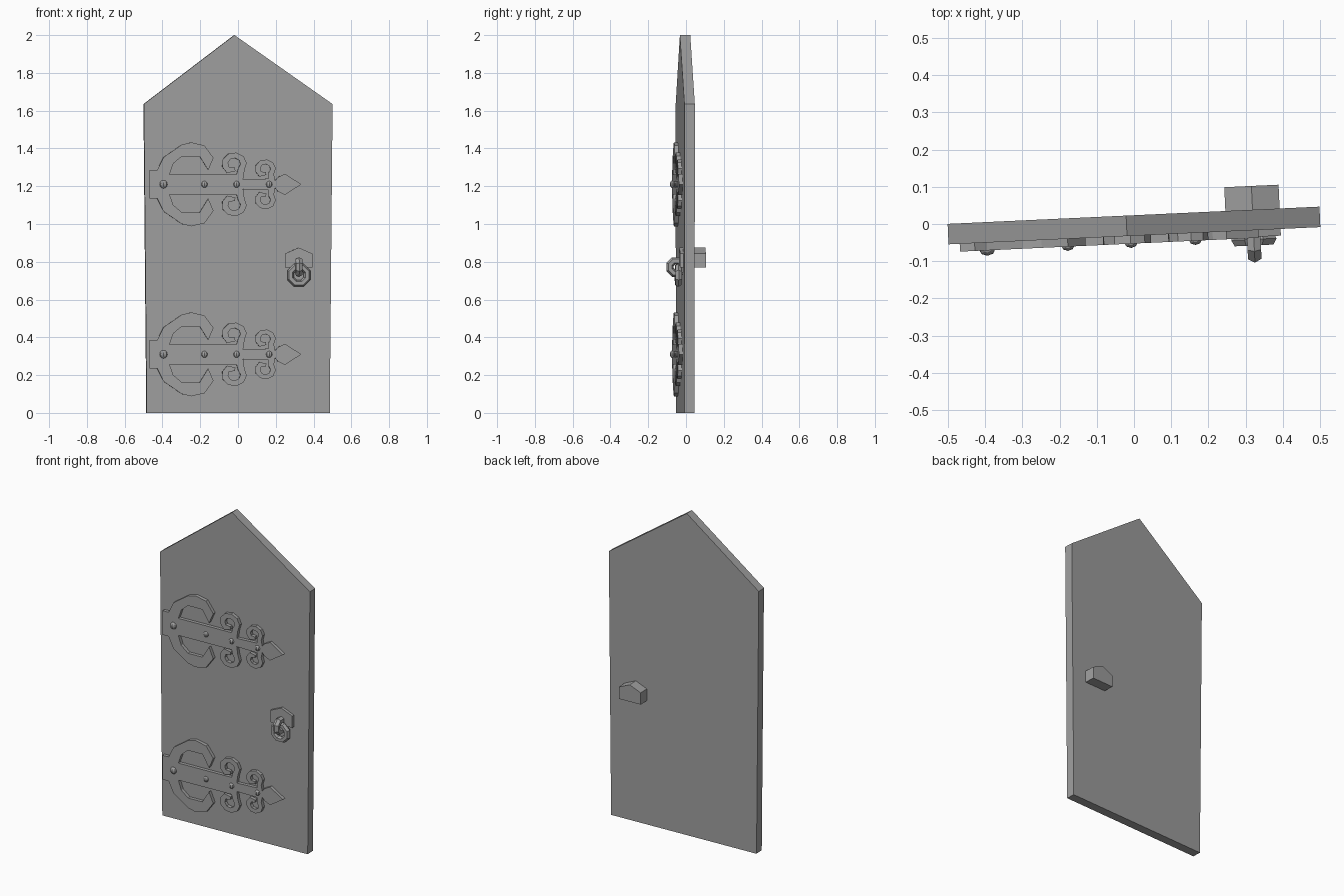
import bpy, bmesh
from math import sin, cos, radians, pi
from mathutils import Matrix

cube = bpy.data.objects.get("Cube")
if cube:
    bpy.data.objects.remove(cube, do_unlink=True)

GREY = (0.35, 0.35, 0.35, 1)
grey = bpy.data.materials.new("plain_grey")
grey.use_nodes = True
grey.diffuse_color = GREY
grey.node_tree.nodes["Principled BSDF"].inputs["Base Color"].default_value = GREY

HALF = 0.0275  # half the door thickness
# Door stands slightly ajar
SWING = Matrix.Translation((0, -0.004, 0)) @ Matrix.Rotation(radians(2.65), 4, "Z")


def finish(name, bm):
    bmesh.ops.recalc_face_normals(bm, faces=bm.faces)
    bm.transform(SWING)
    mesh = bpy.data.meshes.new(name)
    bm.to_mesh(mesh)
    bm.free()
    mesh.materials.append(grey)
    bpy.context.collection.objects.link(bpy.data.objects.new(name, mesh))


def prism(name, outline, front, back, z=0):
    """Extrude an x-z outline from y = front to y = back."""
    bm = bmesh.new()
    face = bm.faces.new([bm.verts.new((x, front, z + h)) for x, h in outline])
    ext = bmesh.ops.extrude_face_region(bm, geom=[face])
    verts = [v for v in ext["geom"] if isinstance(v, bmesh.types.BMVert)]
    bmesh.ops.translate(bm, verts=verts, vec=(0, back - front, 0))
    finish(name, bm)


def torus(name, centre, major, minor, turn, sides=8, tube=6):
    """Faceted ring lying in the x-z plane, turned about z."""
    bm = bmesh.new()
    rings = []
    for i in range(sides):
        a = 2 * pi * (i + 0.5) / sides
        ring = []
        for j in range(tube):
            b = 2 * pi * j / tube
            r = major + minor * cos(b)
            ring.append(bm.verts.new((r * cos(a), minor * sin(b), r * sin(a))))
        rings.append(ring)
    for i in range(sides):
        p, q = rings[i], rings[(i + 1) % sides]
        for j in range(tube):
            k = (j + 1) % tube
            bm.faces.new((p[j], q[j], q[k], p[k]))
    bm.transform(Matrix.Translation(centre) @ Matrix.Rotation(turn, 4, "Z"))
    finish(name, bm)


def stud(name, x, z, r):
    bm = bmesh.new()
    bmesh.ops.create_uvsphere(bm, u_segments=8, v_segments=6, radius=r)
    bm.transform(Matrix.Translation((x, -HALF - 0.018, z)) @ Matrix.Diagonal((1, 0.8, 1, 1)))
    finish(name, bm)


def arc(cx, cz, r, start, end, n):
    angles = [radians(start + (end - start) * i / n) for i in range(n + 1)]
    return [(cx + 1.1 * r * cos(a), cz + r * sin(a)) for a in angles]


def curl(cx, cz, r):
    """Scroll outline: inner edge out to the tip, then back along the outer edge."""
    return (arc(cx, cz, r * 0.5, -50, 215, 6)
            + [(cx + 0.05 * r, cz - 0.35 * r), (cx + 0.1 * r, cz - 0.65 * r)]
            + arc(cx, cz, r, 235, -35, 7))


# Door slab with a pointed top
prism("door_slab", [(-0.485, 0), (0.485, 0), (0.5, 1.635), (-0.02, 2), (-0.5, 1.635)],
      -HALF, HALF)

# Upper half of the strap hinge outline, mirrored for the lower half
upper = [(-0.47, 0.075), (-0.43, 0.075),
         (-0.397, 0.143), (-0.3, 0.21), (-0.25, 0.222), (-0.18, 0.206), (-0.132, 0.14),
         (-0.16, 0.075), (-0.205, 0.148), (-0.3, 0.148), (-0.345, 0.11), (-0.365, 0.053),
         (-0.01, 0.053)]
upper += curl(-0.022, 0.109, 0.06)
upper += [(0.025, 0.026), (0.16, 0.03)]
upper += curl(0.143, 0.082, 0.05)
upper += [(0.195, 0.02), (0.21, 0.038), (0.247, 0.056)]
outline = upper + [(0.333, 0)] + [(x, -h) for x, h in reversed(upper)]

for label, z in (("upper", 1.21), ("lower", 0.31)):
    prism(label + "_hinge", outline, -HALF - 0.021, -HALF + 0.005, z)
    for i, (x, r) in enumerate([(-0.397, 0.022), (-0.18, 0.018), (-0.01, 0.018), (0.163, 0.018)]):
        stud(f"{label}_hinge_stud_{i + 1}", x, z, r)

# Handle: front plate, hanging ring in its loop, and the knob behind
plate = [(-0.073, 0), (0.073, 0), (0.073, 0.073), (0, 0.105), (-0.073, 0.073)]
plate = [(x + 0.32, h) for x, h in plate]
prism("handle_plate", plate, -HALF - 0.018, -HALF + 0.005, 0.77)
prism("back_knob", plate, HALF - 0.005, HALF + 0.064, 0.77)
torus("handle_loop", (0.32, -0.063, 0.772), 0.035, 0.021, pi / 2)
torus("handle_ring", (0.32, -0.052, 0.729), 0.047, 0.019, 0)
